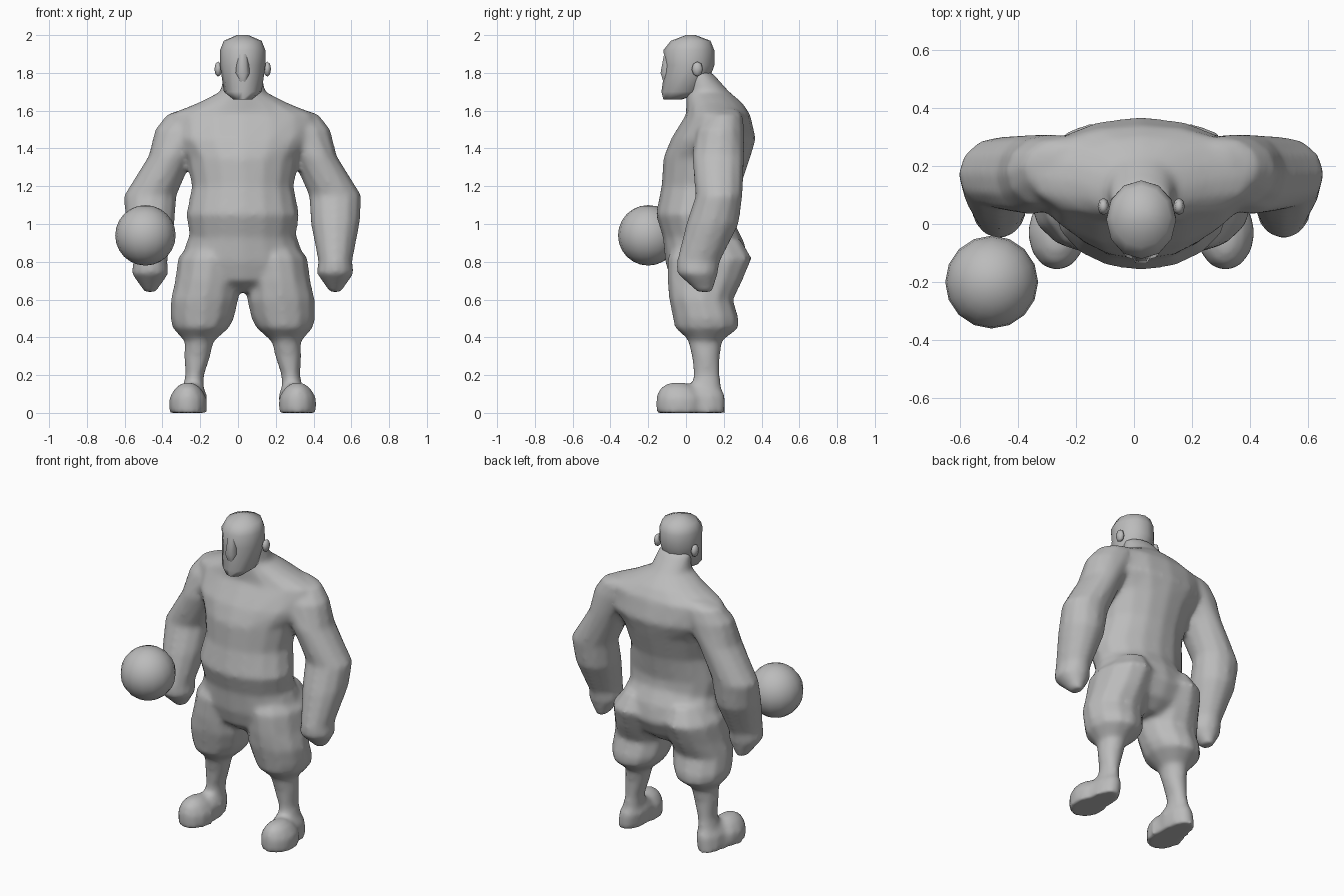
import bpy, bmesh, math
from mathutils import Matrix, Vector

if "Cube" in bpy.data.objects:
    bpy.data.objects.remove(bpy.data.objects["Cube"])

middle = .025  # the figure's own centre line

grey = bpy.data.materials.new("plain_grey")
grey.use_nodes = True
colour = (.5, .5, .5, 1)
grey.diffuse_color = colour
grey.node_tree.nodes["Principled BSDF"].inputs["Base Color"].default_value = colour


def finish(name, bm):
    """Turn the bmesh into a smooth shaded grey object."""
    bmesh.ops.recalc_face_normals(bm, faces=bm.faces)
    mesh = bpy.data.meshes.new(name)
    bm.to_mesh(mesh)
    bm.free()
    mesh.materials.append(grey)
    part = bpy.data.objects.new(name, mesh)
    bpy.context.collection.objects.link(part)
    bpy.ops.object.select_all(action="DESELECT")
    part.select_set(True)
    bpy.context.view_layer.objects.active = part
    bpy.ops.object.shade_smooth_by_angle(angle=math.radians(70))
    return part


def sphere(name, centre, size, segments):
    bm = bmesh.new()
    placement = Matrix.LocRotScale(Vector(centre), None, Vector(size))
    bmesh.ops.create_uvsphere(bm, u_segments=segments, v_segments=segments - 4,
                              radius=1, matrix=placement)
    finish(name, bm)


def centred(z):
    return 0


def arm_line(z):
    """Upper arm slopes outwards, forearm hangs straight."""
    return min(.49, 1.1 - .53 * z)


def leg_line(z):
    """Legs spread gently towards the feet."""
    return .28 - .13 * z


def toe_line(z):
    return .29


def loft(bm, rings, line=centred, side=1, sides=12):
    """Skin level oval rings of (height, half width, front, back) along a line."""
    loops = []
    for z, half, front, back in rings:
        x = middle + side * line(z)
        y = (front + back) / 2
        depth = (back - front) / 2
        angles = [math.tau * step / sides for step in range(sides)]
        loops.append([bm.verts.new((x + half * math.cos(a), y + depth * math.sin(a), z))
                      for a in angles])
    for low, high in zip(loops, loops[1:]):
        for i in range(sides):
            j = (i + 1) % sides
            bm.faces.new((low[i], low[j], high[j], high[i]))
    bm.faces.new(loops[0])
    bm.faces.new(loops[-1])


body = bmesh.new()

# Torso with belly, broad back and thick neck
loft(body, [
    (.92, .28, -.12, .27),
    (1.05, .3, -.16, .26),
    (1.2, .27, -.13, .29),
    (1.35, .3, -.12, .34),
    (1.45, .38, -.08, .37),
    (1.58, .39, 0, .34),
    (1.64, .24, 0, .3),
    (1.7, .12, 0, .23),
    (1.8, .1, 0, .14),
], sides=16)

# Seat of the shorts
loft(body, [
    (.64, .1, 0, .2),
    (.7, .26, -.08, .28),
    (.8, .33, -.11, .33),
    (.9, .3, -.12, .31),
    (1, .26, -.13, .26),
], sides=16)

for side in (1, -1):
    # Shoulder, arm and closed hand
    loft(body, [
        (1.61, .06, .15, .27),
        (1.58, .14, .1, .3),
        (1.5, .16, .05, .31),
        (1.36, .12, .03, .31),
        (1.15, .14, .05, .3),
        (1, .13, 0, .28),
        (.8, .09, -.05, .18),
        (.74, .1, -.05, .17),
        (.64, .03, .06, .14),
    ], arm_line, side)

    # Baggy trouser leg, gathered below the knee
    loft(body, [
        (.92, .1, -.04, .29),
        (.82, .17, -.1, .35),
        (.7, .17, -.1, .3),
        (.6, .18, -.09, .25),
        (.5, .17, -.07, .28),
        (.45, .15, -.06, .28),
        (.38, .08, .02, .19),
    ], leg_line, side)

    # Shin and ankle
    loft(body, [
        (.42, .08, 0, .2),
        (.3, .07, .03, .18),
        (.2, .05, .04, .18),
        (.1, .06, .02, .19),
    ], leg_line, side)

    # Rounded toe of the shoe
    loft(body, [
        (0, .1, -.16, .1),
        (.08, .1, -.16, .1),
        (.13, .07, -.14, .06),
        (.16, .03, -.09, 0),
    ], toe_line, side)

    # Heel of the shoe
    loft(body, [
        (0, .08, -.08, .21),
        (.09, .08, -.08, .21),
        (.15, .05, 0, .18),
    ], leg_line, side)

# Blend the limbs and trunk into one soft skin
figure = finish("body", body)
blend = figure.modifiers.new("blend", "REMESH")
blend.mode = "VOXEL"
blend.voxel_size = .015
blend.use_smooth_shade = True
soften = figure.modifiers.new("soften", "SMOOTH")
soften.factor = .5
soften.iterations = 8

# Head with a square jaw and flat crown
head = bmesh.new()
loft(head, [
    (1.66, .05, -.12, -.02),
    (1.7, .1, -.13, .1),
    (1.84, .12, -.11, .15),
    (1.92, .12, -.12, .15),
    (1.97, .1, -.08, .13),
    (2, .03, 0, .05),
])
finish("head", head)

# Nose
nose = bmesh.new()
loft(nose, [
    (1.74, .02, -.12, -.06),
    (1.8, .04, -.14, -.06),
    (1.9, .03, -.12, -.06),
], sides=6)
finish("nose", nose)

# Ears
for label, side in (("left", 1), ("right", -1)):
    sphere(label + "_ear", (middle + side * .13, .06, 1.82), (.02, .03, .04), 8)

# Ball in front of the right hand
sphere("ball", (-.49, -.2, .94), (.16, .16, .16), 16)
